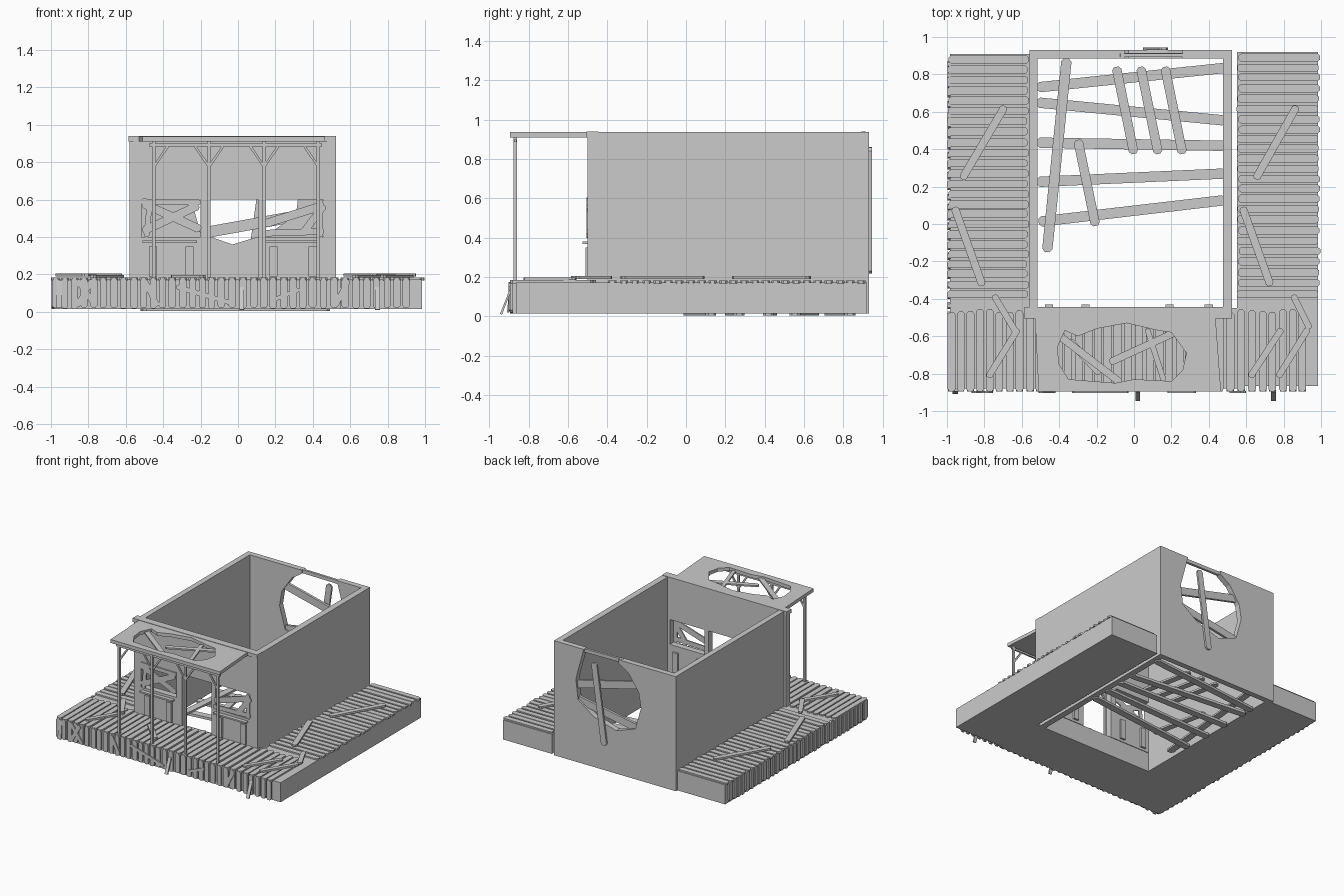
import bpy, bmesh, random
from math import hypot
from mathutils import Vector

if "Cube" in bpy.data.objects:
    bpy.data.objects.remove(bpy.data.objects["Cube"])
random.seed(4)

AX = {'xy': lambda u, v, d: (u, v, d), 'xz': lambda u, v, d: (u, d, v), 'yz': lambda u, v, d: (d, u, v)}


def prism(bm, pts, plane, lo, hi):
    """Extrude a 2D outline in a plane between two depths."""
    f = AX[plane]
    a = [bm.verts.new(f(u, v, lo)) for u, v in pts]
    b = [bm.verts.new(f(u, v, hi)) for u, v in pts]
    bm.faces.new(a)
    bm.faces.new(b[::-1])
    n = len(pts)
    for i in range(n):
        j = (i + 1) % n
        bm.faces.new((a[j], a[i], b[i], b[j]))


def finish(name, bm):
    bmesh.ops.recalc_face_normals(bm, faces=bm.faces)
    me = bpy.data.meshes.new(name)
    bm.to_mesh(me)
    bm.free()
    ob = bpy.data.objects.new(name, me)
    bpy.context.collection.objects.link(ob)
    return ob


def boxes(name, items):
    """Each item: x0, x1, y0, y1, z0, z1."""
    bm = bmesh.new()
    for x0, x1, y0, y1, z0, z1 in items:
        prism(bm, [(x0, y0), (x1, y0), (x1, y1), (x0, y1)], 'xy', z0, z1)
    return finish(name, bm)


def plate(name, pts, plane, lo, hi):
    bm = bmesh.new()
    prism(bm, pts, plane, lo, hi)
    return finish(name, bm)


def boards(name, items, plane, lo, hi):
    """Planks with clipped ends; each item: start, end, width."""
    bm = bmesh.new()
    for a, b, w in items:
        a, b = Vector(a), Vector(b)
        d = (b - a).normalized()
        s = Vector((-d.y, d.x)) * w / 2
        c = d * w * 0.3
        h = s * 0.5
        prism(bm, [a + c - s, b - c - s, b - h, b + h, b - c + s, a + c + s, a + h, a - h], plane, lo, hi)
    return finish(name, bm)


# Deck base, U-shaped around the house
boxes("deck_base_left", [(-.985, -.56, -.88, .91, .015, .172)])
boxes("deck_base_right", [(.55, .985, -.865, .92, .015, .172)])
boxes("deck_base_front", [(-.56, .55, -.88, -.45, .015, .172)])


# Deck planking
def side_planks(x0, x1):
    out, y = [], -.375
    while y < .91:
        j = random.uniform(-.006, .006)
        out.append(((x0 + j, y), (x1 + j, y), .043))
        y += random.choice((.05, .055, .055, .06))
    return out


boards("deck_planks_left", side_planks(-.995, -.565), 'xy', .168, .183)
boards("deck_planks_right", side_planks(.555, .99), 'xy', .168, .183)
front, slats, left_slats = [], [], []
x = -.975
while x < .9:
    j = random.uniform(-.01, .01)
    front.append(((x, -.895), (x, -.465 + j), .042))
    slats.append(((x, .015 + abs(j) * .8), (x, .178), random.uniform(.034, .042)))
    x += random.choice((.05, .052, .058))
boards("deck_planks_front", front, 'xy', .168, .184)
boards("skirt_slats_front", slats, 'xz', -.895, -.878)
y = -.86
while y < .9:
    left_slats.append(((y, .015 + random.uniform(0, .012)), (y, .178), random.uniform(.034, .042)))
    y += random.choice((.05, .052, .058))
boards("skirt_slats_left", left_slats, 'yz', -.998, -.982)

# Loose boards lying on the deck
boards("loose_boards_side", [((.65, .24), (.87, .63), .042), ((.58, .09), (.73, -.33), .042),
                             ((.85, -.38), (.94, -.56), .035), ((-.92, .24), (-.69, .63), .042),
                             ((-.96, .09), (-.81, -.33), .042), ((-.75, -.38), (-.63, -.58), .035)],
       'xy', .19, .205)
boards("loose_boards_front", [((.62, -.82), (.79, -.56), .035), ((.77, -.82), (.93, -.56), .035),
                              ((-.78, -.82), (-.62, -.56), .035), ((-.35, -.62), (-.18, -.8), .04)],
       'xy', .184, .198)
# Loose boards nailed across the front skirt
boards("skirt_braces", [((-.33, .135), (-.03, .045), .025), ((.18, .06), (.33, .12), .022),
                        ((-.86, .17), (-.76, .03), .03), ((-.78, .17), (-.86, .03), .03),
                        ((-.5, .17), (-.43, .03), .03), ((.59, .17), (.52, .03), .03)],
       'xz', -.903, -.893)
for i, x in enumerate((.02, .745)):
    plate("leaning_board_%d" % i, [(-.945, .012), (-.935, .01), (-.888, .13), (-.898, .133)],
          'yz', x - .013, x + .013)
plate("leaning_board_left", [(-.91, .02), (-.9, .02), (-.885, .17), (-.895, .17)], 'yz', -.97, -.94)

# House side walls
boxes("house_wall_left", [(-.56, -.515, -.5, .9, .015, .937)])
boxes("house_wall_right", [(.475, .525, -.5, .9, .015, .937)])
# Back wall, broken open up to the top edge
plate("house_wall_back", [(-.56, .015), (.525, .015), (.525, .937), (.26, .937), (.33, .68), (.31, .52),
                          (.17, .42), (-.03, .36), (-.2, .42), (-.25, .6), (-.23, .72), (-.14, .85),
                          (-.05, .91), (-.05, .937), (-.56, .937)], 'xz', .885, .93)
boards("back_hole_boards", [((.35, .63), (-.22, .77), .06), ((.36, .52), (-.25, .41), .06)], 'xz', .895, .915)
boards("back_hole_top_board", [((.29, .92), (-.08, .925), .028)], 'xz', .893, .912)
boards("back_hole_upright", [((.16, .86), (.07, .22), .05)], 'xz', .93, .945)

# Front wall: piers, sills and lintel around door and two windows
boxes("house_wall_front", [(-.58, -.52, -.495, -.445, .17, .937), (-.2, -.15, -.495, -.445, .17, .6),
                           (.11, .145, -.495, -.445, .17, .6), (.455, .525, -.495, -.445, .17, .937),
                           (-.52, -.2, -.495, -.445, .17, .4), (.145, .455, -.495, -.445, .17, .4),
                           (-.52, .455, -.495, -.445, .6, .937)])
boxes("front_wall_cap", [(-.585, .525, -.505, -.445, .91, .94)])
# Window ledges and the panels below them
boxes("window_ledges", [(-.51, -.22, -.525, -.49, .368, .38), (.145, .435, -.525, -.49, .368, .38)])
boxes("wall_panels", [(c - .022, c + .022, -.51, -.43, .19, .35) for c in (-.455, -.26, .19, .4)])
# Boards nailed over the windows
boards("window_boards_left", [((-.51, .58), (-.2, .44), .045), ((-.51, .43), (-.21, .57), .045),
                              ((-.52, .59), (-.2, .585), .03), ((-.49, .4), (-.47, .6), .03)],
       'xz', -.505, -.494)
boards("window_boards_right", [((.14, .47), (.46, .57), .045), ((.34, .41), (.46, .57), .04),
                               ((.13, .42), (.46, .43), .035), ((.44, .4), (.44, .6), .03)],
       'xz', -.505, -.494)

# Broken floor joists and planks inside the house
boards("floor_joists", [((-.52, .73), (.49, .835), .055), ((-.52, .65), (.49, .553), .055),
                        ((-.52, .435), (.49, .418), .055), ((-.52, .225), (.49, .27), .055),
                        ((-.51, .012), (.49, .128), .055)], 'xy', .005, .025)
boards("floor_planks", [((-.36, .885), (-.465, -.15), .055), ((-.3, .45), (-.205, -.01), .05)]
       + [((x, .84), (x + .095, .375), .05) for x in (-.095, .035, .165)], 'xy', .025, .04)

# Porch roof with a ragged hole
roof = plate("porch_roof", [(-.51, -.895), (.465, -.895), (.435, -.49), (-.53, -.49)], 'xy', .91, .937)
hole = plate("roof_hole_cutter", [(-.41, -.66), (-.37, -.57), (-.3, -.6), (-.2, -.56), (-.04, -.53), (.13, -.57),
                                  (.2, -.58), (.28, -.69), (.26, -.78), (.2, -.84), (0, -.83), (-.1, -.85),
                                  (-.35, -.83), (-.4, -.75)], 'xy', .85, 1)
mod = roof.modifiers.new("hole", 'BOOLEAN')
mod.operation, mod.solver, mod.object = 'DIFFERENCE', 'EXACT', hole
bpy.context.view_layer.objects.active = roof
bpy.ops.object.modifier_apply(modifier=mod.name)
bpy.data.objects.remove(hole, do_unlink=True)
boards("roof_boards", [((-.41, -.59), (-.07, -.85), .04), ((-.13, -.74), (.24, -.57), .04),
                       ((.07, -.56), (.16, -.84), .03)], 'xy', .912, .924)

# Porch posts with knee braces and a header beam
px = (-.45, -.155, .14, .43)
boxes("porch_posts", [(x - .009, x + .009, -.877, -.86, .18, .91) for x in px])
boxes("porch_header", [(-.475, .45, -.875, -.862, .885, .9)])
boards("porch_braces", [((x, .775), (x + s * .075, .885), .013) for x in px for s in (-1, 1)
                        if -.48 < x + s * .075 < .46], 'xz', -.874, -.863)
